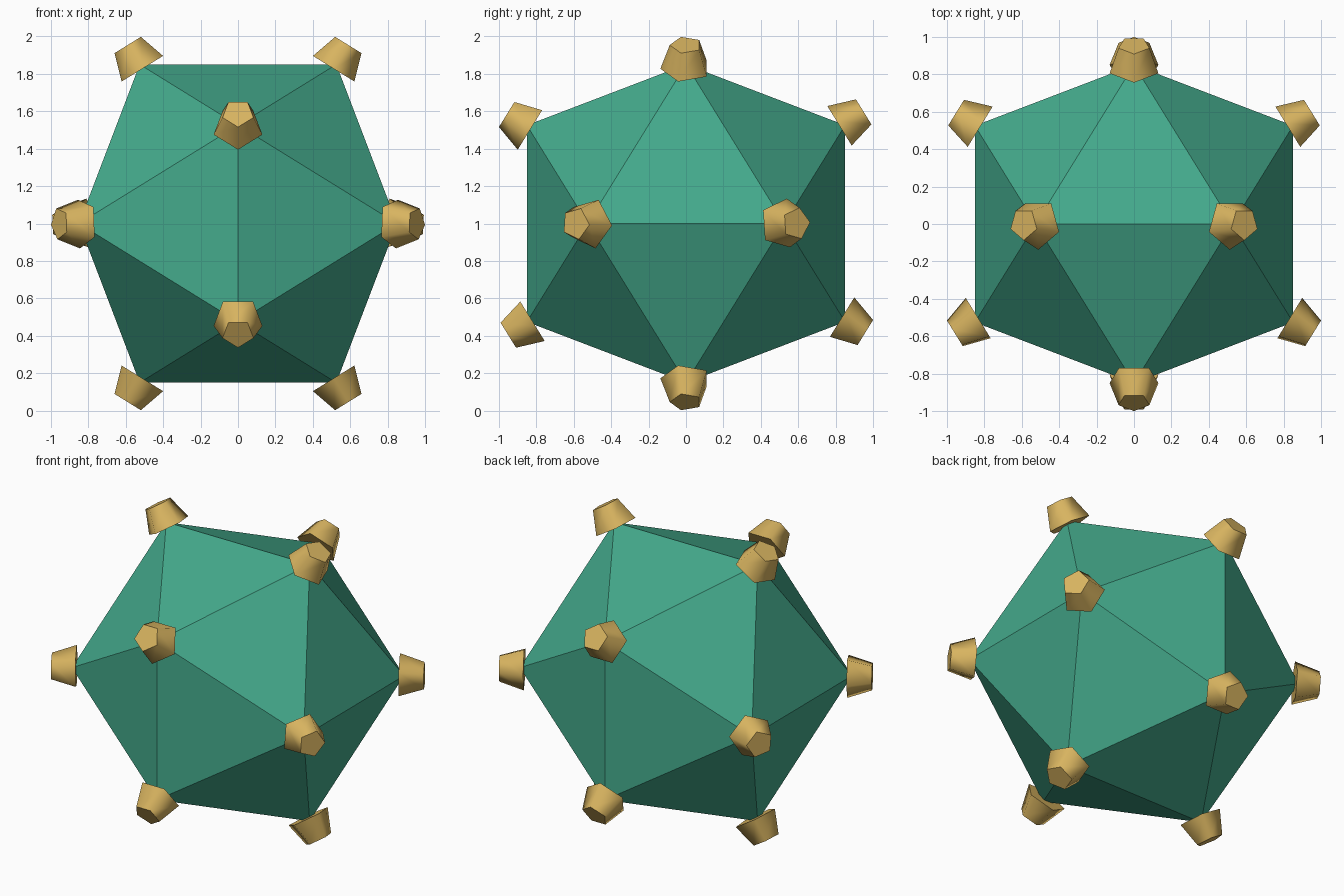
import bpy, bmesh
from math import sin, cos, pi, sqrt
from mathutils import Vector, Matrix

cube = bpy.data.objects.get("Cube")
if cube:
    bpy.data.objects.remove(cube, do_unlink=True)

CENTRE = Vector((0, 0, 1))
PHI = (1 + sqrt(5)) / 2


def material(name, rgb):
    mat = bpy.data.materials.new(name)
    mat.use_nodes = True
    mat.diffuse_color = (*rgb, 1)
    mat.node_tree.nodes["Principled BSDF"].inputs["Base Color"].default_value = (*rgb, 1)
    return mat


def add_object(name, bm, mat):
    bmesh.ops.recalc_face_normals(bm, faces=bm.faces)
    mesh = bpy.data.meshes.new(name)
    bm.to_mesh(mesh)
    bm.free()
    mesh.materials.append(mat)
    obj = bpy.data.objects.new(name, mesh)
    bpy.context.collection.objects.link(obj)
    return obj


green = material("sea_green", (0.058, 0.402, 0.262))
gold = material("soft_gold", (0.687, 0.456, 0.117))

# Corner directions: three golden rectangles at right angles
corners = []
for a in (-1, 1):
    for b in (-PHI, PHI):
        corners += [Vector(c).normalized() for c in ((a, 0, b), (0, b, a), (b, a, 0))]

# Twenty-sided body
bm = bmesh.new()
for c in corners:
    bm.verts.new(c)
bmesh.ops.convex_hull(bm, input=bm.verts)
add_object("body", bm, green).location = CENTRE


# Five-sided tapered stud with smooth sides and crisp flat ends
def add_stud(name, direction, sides=5):
    bm = bmesh.new()
    rings = []
    for radius, height in ((0.137, 0.973), (0.087, 1.122)):
        angles = [2 * pi * i / sides for i in range(sides)]
        rings.append([bm.verts.new((radius * sin(t), -radius * cos(t), height)) for t in angles])
    low, high = rings
    for i in range(sides):
        j = (i + 1) % sides
        bm.faces.new((low[i], low[j], high[j], high[i])).smooth = True
    for ring in rings:
        for edge in bm.faces.new(ring).edges:
            edge.smooth = False
    turn = Vector((0, 0, 1)).rotation_difference(direction).to_matrix().to_4x4()
    add_object(name, bm, gold).matrix_world = Matrix.Translation(CENTRE) @ turn


for n, corner in enumerate(corners, 1):
    add_stud(f"corner_stud_{n}", corner)
